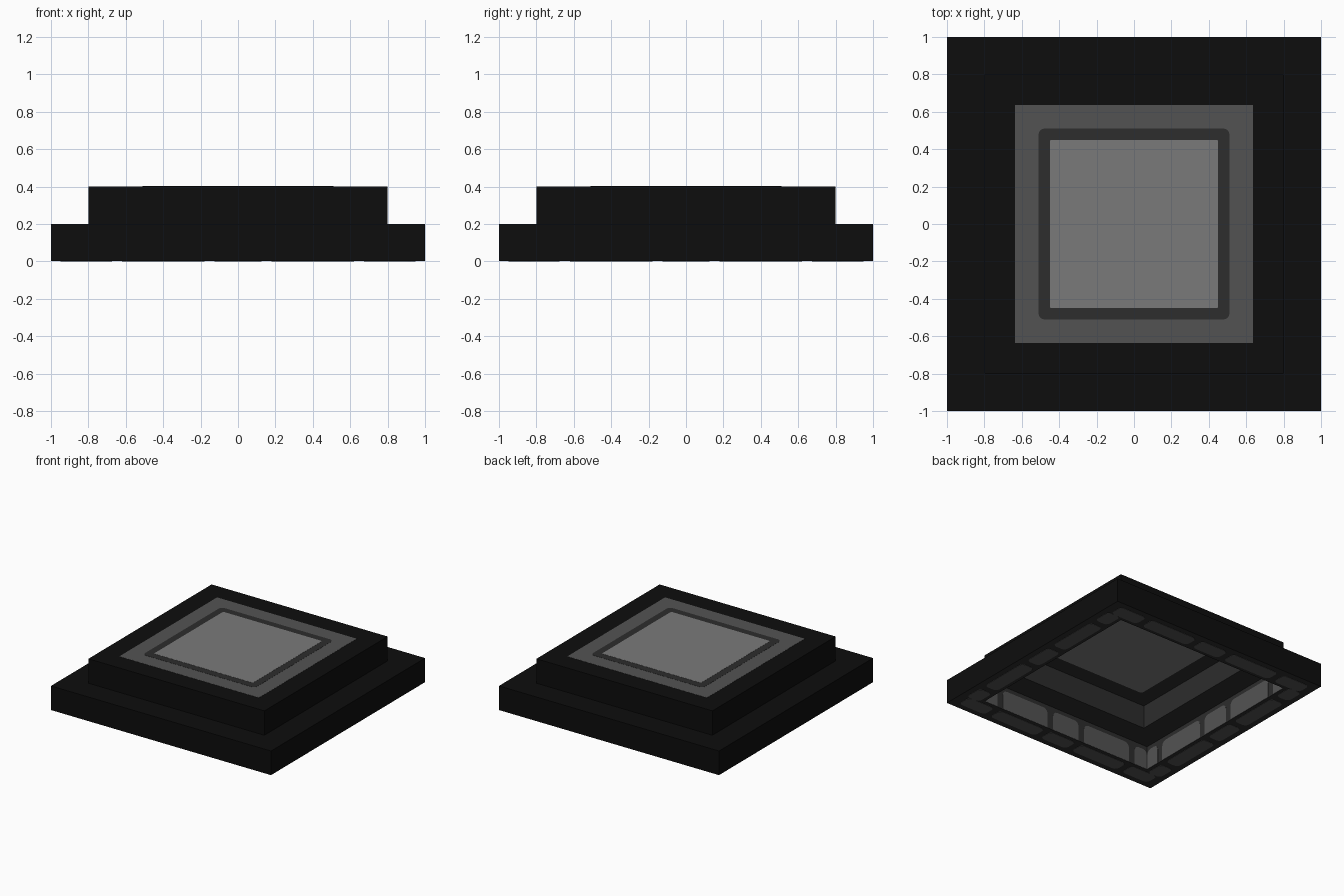
import bpy, bmesh, math
from mathutils import Matrix, Vector

if "Cube" in bpy.data.objects:
    bpy.data.objects.remove(bpy.data.objects["Cube"])


def material(name, v):
    m = bpy.data.materials.new(name)
    m.diffuse_color = (v, v, v, 1)
    m.use_nodes = True
    m.node_tree.nodes["Principled BSDF"].inputs["Base Color"].default_value = m.diffuse_color
    return m


BLACK = material("black", 0.004)
MORTAR = material("dark grey", 0.026)
STONE = material("mid grey", 0.086)
PANEL = material("light grey", 0.195)


def finish(bm, name, mats):
    bmesh.ops.recalc_face_normals(bm, faces=bm.faces)
    me = bpy.data.meshes.new(name)
    for m in mats:
        me.materials.append(m)
    bm.to_mesh(me)
    bm.free()
    ob = bpy.data.objects.new(name, me)
    bpy.context.collection.objects.link(ob)
    return ob


def frame(name, outer, inner, z0, z1):
    """Square ring: black outside and on top, dark grey inside and below."""
    bm = bmesh.new()
    signs = [(-1, -1), (1, -1), (1, 1), (-1, 1)]
    loops = [[bm.verts.new((sx * h, sy * h, z)) for sx, sy in signs]
             for h, z in ((outer, z0), (outer, z1), (inner, z1), (inner, z0))]
    for k in range(4):
        a, b = loops[k], loops[(k + 1) % 4]
        for i in range(4):
            j = (i + 1) % 4
            f = bm.faces.new((a[i], a[j], b[j], b[i]))
            f.material_index = 0 if k < 2 else 1
    return finish(bm, name, (BLACK, MORTAR))


def outline(u0, u1, v0, v1, r_low, r_high, steps=3):
    """Rectangle with rounded corners, separate radii for low and high edges."""
    pts = []
    for u, v, su, sv, start, r in ((u1, v1, -1, -1, 0, r_high), (u0, v1, 1, -1, 90, r_high),
                                   (u0, v0, 1, 1, 180, r_low), (u1, v0, -1, 1, 270, r_low)):
        if r == 0:
            pts.append((u, v))
            continue
        for s in range(steps + 1):
            a = math.radians(start + 90 * s / steps)
            pts.append((u + su * r + r * math.cos(a), v + sv * r + r * math.sin(a)))
    return pts


def add_plate(bm, pts, place, thick):
    """Flat plate; place maps (u, v, depth) to a position."""
    low = [bm.verts.new(place(u, v, 0)) for u, v in pts]
    high = [bm.verts.new(place(u, v, thick)) for u, v in pts]
    bm.faces.new(low[::-1])
    bm.faces.new(high)
    n = len(pts)
    for i in range(n):
        j = (i + 1) % n
        bm.faces.new((low[i], low[j], high[j], high[i]))


def square_plate(name, half, z, thick, r, mat):
    bm = bmesh.new()
    add_plate(bm, outline(-half, half, -half, half, r, r),
              lambda u, v, d: Vector((u, v, z + d)), thick)
    return finish(bm, name, (mat,))


# Two stepped tiers, open underneath
frame("lower_tier", 1.0, 0.8, 0.002, 0.2)
frame("upper_tier", 0.8, 0.6, 0.2, 0.4)

# Top slab closing the upper tier, with layered inlay
square_plate("top_slab", 0.6, 0.392, 0.008, 0, MORTAR)
square_plate("top_stone_border", 0.635, 0.4, 0.001, 0, STONE)
square_plate("top_dark_band", 0.51, 0.401, 0.001, 0.03, MORTAR)
square_plate("top_light_panel", 0.45, 0.402, 0.001, 0.01, PANEL)
square_plate("underside_light_panel", 0.46, 0.390, 0.002, 0.02, PANEL)

# Stones alternate short and long with a 0.8 repeat
SPANS = [(c - h, c + h) for c, h in ((-0.8, 0.125), (-0.4, 0.22), (0, 0.125),
                                     (0.4, 0.22), (0.8, 0.125))]
walls, base = bmesh.new(), bmesh.new()
for side in range(4):
    rot = Matrix.Rotation(side * math.pi / 2, 3, 'Z')
    limit = 0.95 if side % 2 == 0 else 0.83
    for a, b in SPANS:
        # Stones on the inner wall of the lower tier
        wa, wb = max(a, -0.797), min(b, 0.797)
        add_plate(walls, outline(wa, wb, 0.003, 0.165, 0, 0.04),
                  lambda u, v, d: rot @ Vector((u, -0.8 + d, v)), 0.002)
        # Stones on the underside rim
        ba, bb = max(a, -limit), min(b, limit)
        add_plate(base, outline(ba, bb, 0.83, 0.95, 0.035, 0.035),
                  lambda u, v, d: rot @ Vector((u, -v, 0.002 - d)), 0.002)
finish(walls, "inner_wall_stones", (STONE,))
finish(base, "underside_stones", (STONE,))
